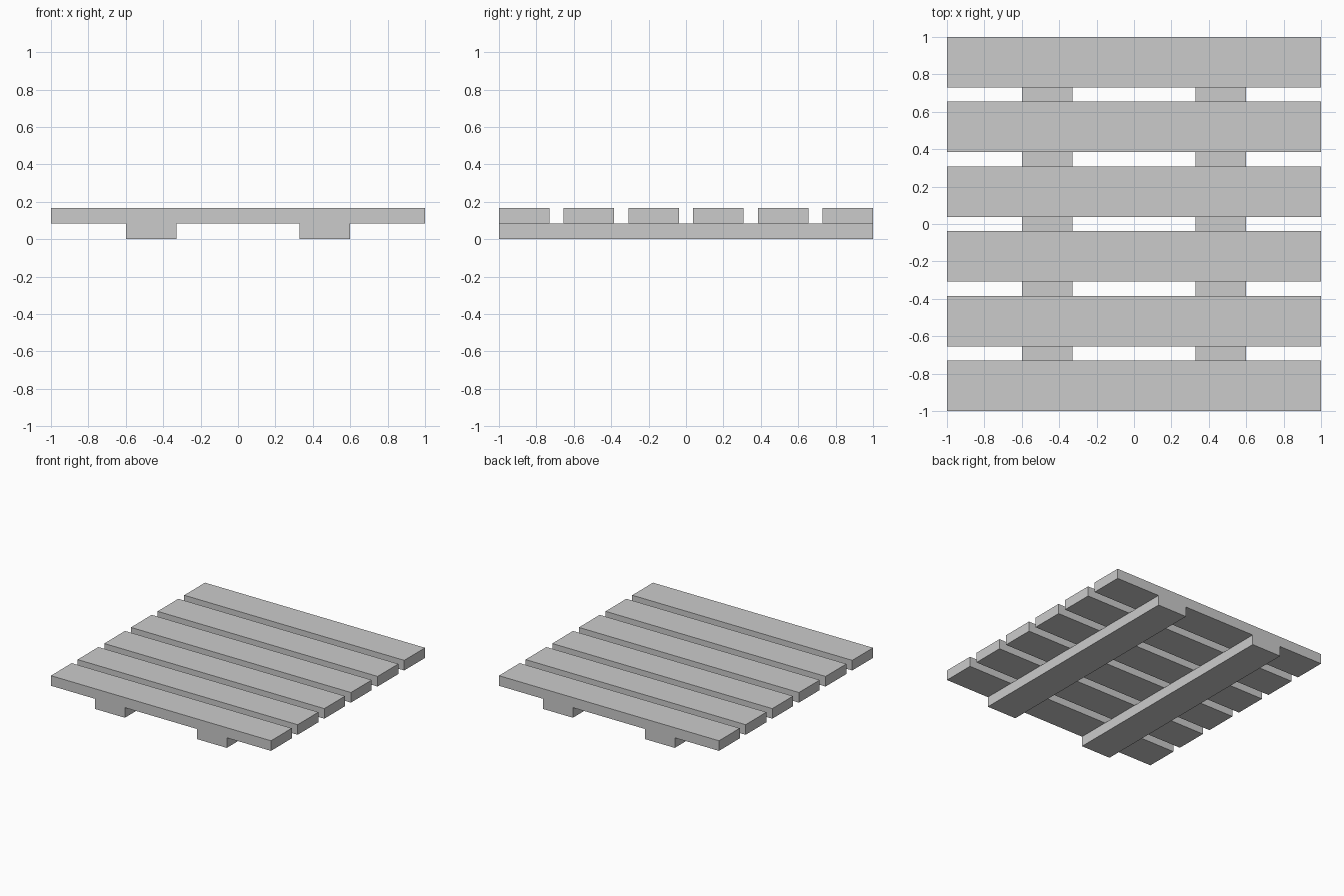
import bpy

if "Cube" in bpy.data.objects:
    bpy.data.objects.remove(bpy.data.objects["Cube"])

BOARD_WIDTH = 0.27
BOARD_THICKNESS = 0.083
LENGTH = 2.0
SLATS = 6


def board(name, size, centre):
    """Add a plain rectangular board."""
    bpy.ops.mesh.primitive_cube_add(size=1, location=centre)
    obj = bpy.context.object
    obj.name = name
    obj.scale = size
    bpy.ops.object.transform_apply(location=False, rotation=False, scale=True)
    return obj


# Two runners along y, resting on the ground
for side, x in (("left", -0.463), ("right", 0.463)):
    board(f"{side}_runner", (BOARD_WIDTH, LENGTH, BOARD_THICKNESS),
          (x, 0, BOARD_THICKNESS / 2))

# Evenly spaced deck slats across x, lying on the runners
pitch = (LENGTH - BOARD_WIDTH) / (SLATS - 1)
for i in range(SLATS):
    y = -LENGTH / 2 + BOARD_WIDTH / 2 + i * pitch
    board(f"deck_slat_{i + 1}", (LENGTH, BOARD_WIDTH, BOARD_THICKNESS),
          (0, y, BOARD_THICKNESS * 1.5))
